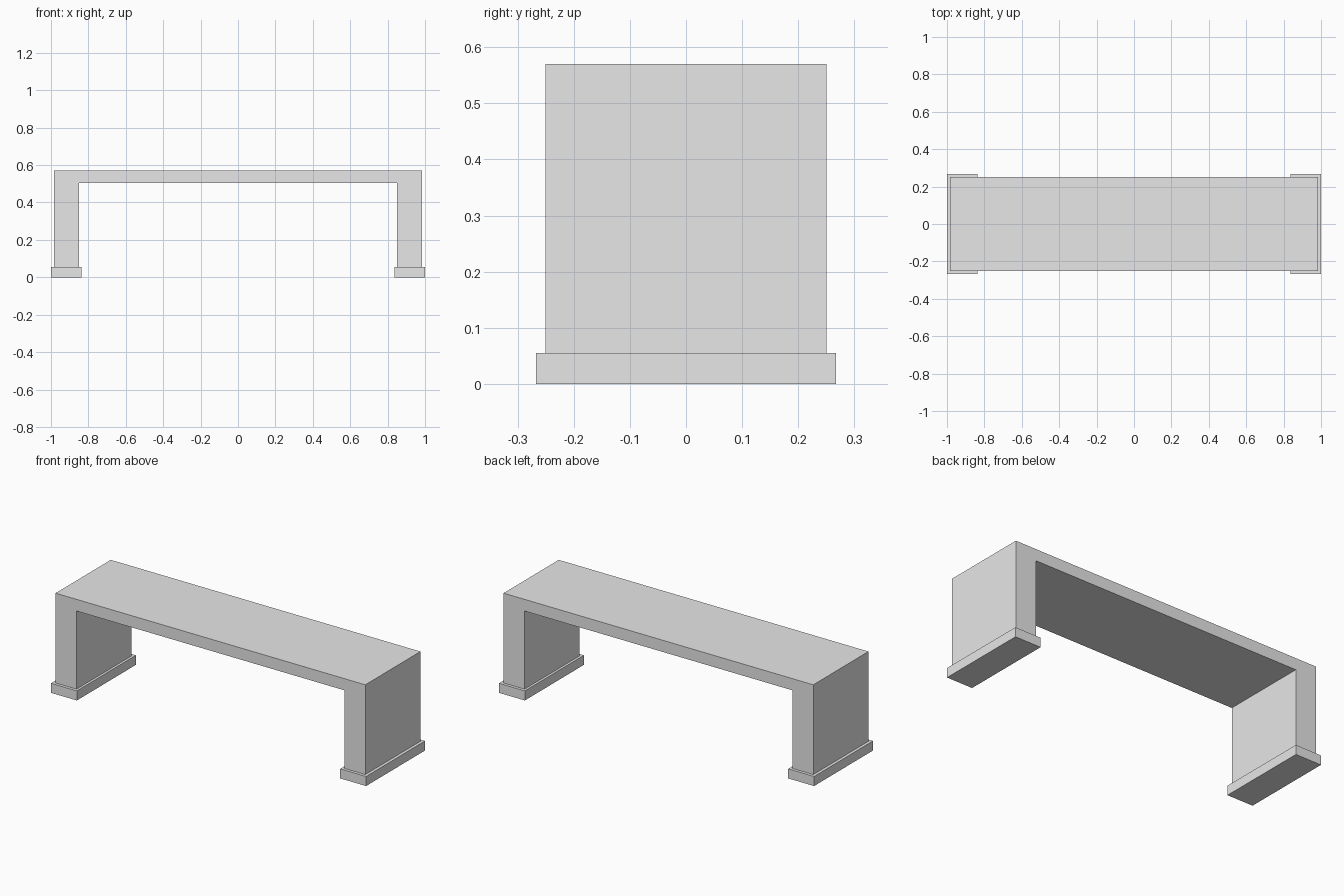
import bpy
import bmesh
from mathutils import Vector

cube = bpy.data.objects.get("Cube")
if cube:
    bpy.data.objects.remove(cube, do_unlink=True)

# Single plain grey
grey = bpy.data.materials.new("light_grey")
grey.use_nodes = True
colour = (0.8, 0.8, 0.8, 1)
grey.diffuse_color = colour
grey.node_tree.nodes["Principled BSDF"].inputs["Base Color"].default_value = colour


def extrude_profile(name, points, half_depth):
    """Make a solid from an x-z outline, centred on y = 0."""
    bm = bmesh.new()
    face = bm.faces.new([bm.verts.new((x, -half_depth, z)) for x, z in points])
    result = bmesh.ops.extrude_face_region(bm, geom=[face], use_keep_orig=True)
    moved = [v for v in result["geom"] if isinstance(v, bmesh.types.BMVert)]
    bmesh.ops.translate(bm, verts=moved, vec=Vector((0, 2 * half_depth, 0)))
    bmesh.ops.recalc_face_normals(bm, faces=bm.faces)
    mesh = bpy.data.meshes.new(name)
    bm.to_mesh(mesh)
    bm.free()
    mesh.materials.append(grey)
    obj = bpy.data.objects.new(name, mesh)
    bpy.context.collection.objects.link(obj)
    return obj


# Bench body: seat slab and both legs as one arch
outer, inner = 0.983, 0.85
foot_top, underside, top = 0.055, 0.503, 0.57
half = [(inner, underside), (inner, foot_top), (outer, foot_top), (outer, top)]
extrude_profile("bench_body", half + [(-x, z) for x, z in reversed(half)], 0.25)

# Plinth feet, slightly wider than the legs
for side, sign in (("left", 1), ("right", -1)):
    near, far = sign * 0.836, sign * 1.0
    extrude_profile(side + "_foot",
                    [(near, 0), (far, 0), (far, foot_top), (near, foot_top)], 0.267)
